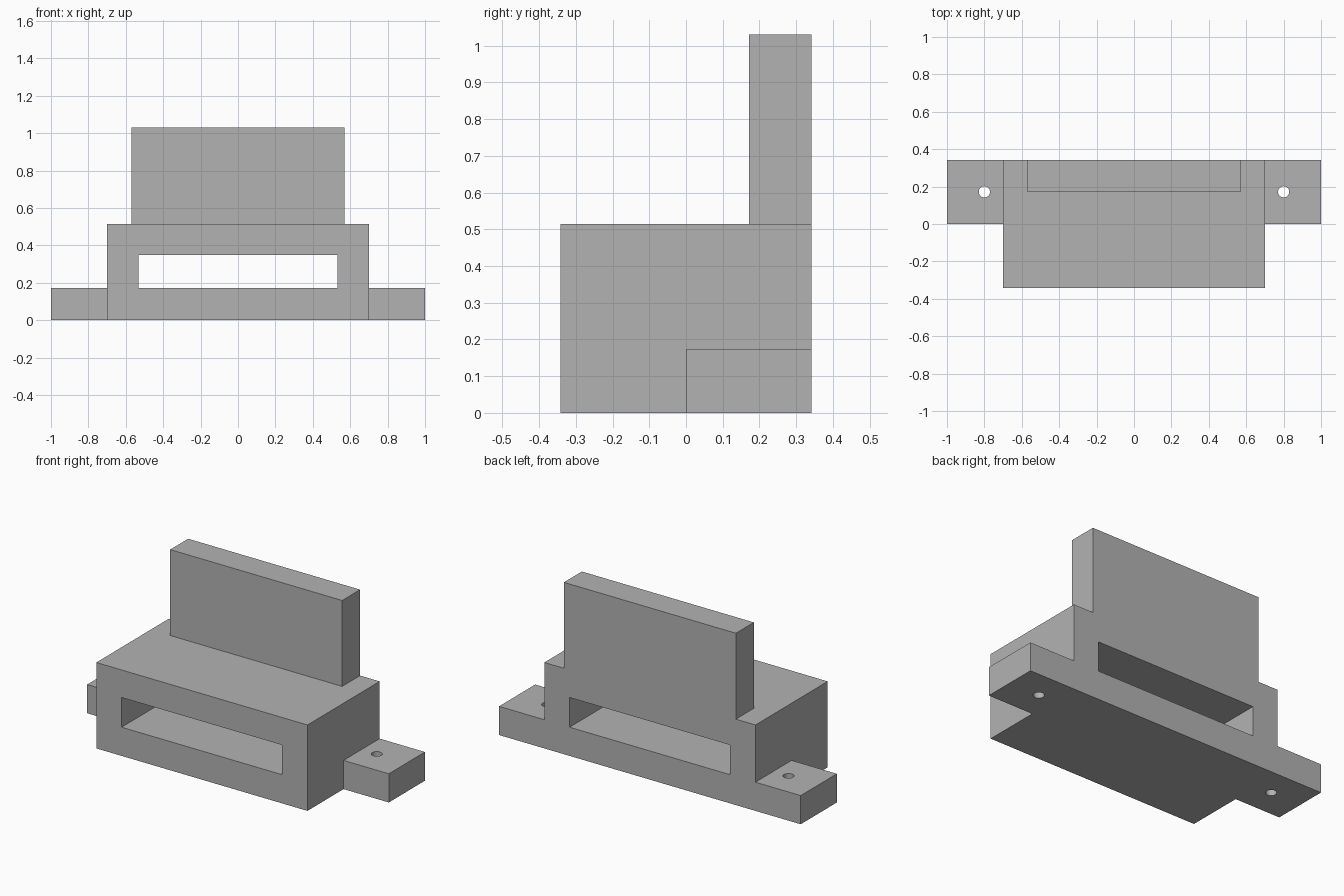
import bpy
import bmesh
from mathutils import Matrix, Vector

cube = bpy.data.objects.get("Cube")
if cube:
    bpy.data.objects.remove(cube, do_unlink=True)

GREY = (0.45, 0.45, 0.45, 1.0)
grey = bpy.data.materials.new("plain grey")
grey.use_nodes = True
grey.diffuse_color = GREY
grey.node_tree.nodes["Principled BSDF"].inputs["Base Color"].default_value = GREY


def add_object(name, bm):
    mesh = bpy.data.meshes.new(name)
    bm.to_mesh(mesh)
    bm.free()
    mesh.materials.append(grey)
    obj = bpy.data.objects.new(name, mesh)
    bpy.context.collection.objects.link(obj)
    return obj


def box(name, low, high):
    low, high = Vector(low), Vector(high)
    bm = bmesh.new()
    place = Matrix.Translation((low + high) / 2) @ Matrix.Diagonal((high - low).to_4d())
    bmesh.ops.create_cube(bm, size=1, matrix=place)
    return add_object(name, bm)


def rod(name, x, y, radius, height):
    bm = bmesh.new()
    bmesh.ops.create_cone(bm, cap_ends=True, segments=32, radius1=radius, radius2=radius,
                          depth=height, matrix=Matrix.Translation((x, y, 0)))
    return add_object(name, bm)


def combine(target, other, operation):
    """Apply a boolean and discard the helper."""
    mod = target.modifiers.new(operation.lower(), "BOOLEAN")
    mod.operation, mod.object, mod.solver = operation, other, "EXACT"
    bpy.context.view_layer.objects.active = target
    bpy.ops.object.modifier_apply(modifier=mod.name)
    bpy.data.objects.remove(other, do_unlink=True)


BACK, BODY_TOP, EAR_TOP = 0.342, 0.515, 0.172

# Main block
bracket = box("bracket_body", (-0.7, -BACK, 0), (0.7, BACK, BODY_TOP))

# Upright back plate, flush with the rear of the block
combine(bracket, box("back_plate", (-0.57, 0.172, 0.45), (0.57, BACK, 1.03)), "UNION")

# Mounting ears on both sides, each with a screw hole
for side, name in ((-1, "right"), (1, "left")):
    xs = sorted((side * 0.65, side))
    combine(bracket, box(name + "_ear", (xs[0], 0, 0), (xs[1], BACK, EAR_TOP)), "UNION")
    combine(bracket, rod(name + "_hole", side * 0.8, 0.172, 0.03, 1), "DIFFERENCE")

# Slot running from front to back
combine(bracket, box("slot", (-0.532, -1, EAR_TOP), (0.532, 1, 0.35)), "DIFFERENCE")

# Smooth hole walls, sharp edges elsewhere
bpy.ops.object.select_all(action="DESELECT")
bracket.select_set(True)
bpy.context.view_layer.objects.active = bracket
bpy.ops.object.shade_smooth_by_angle()
